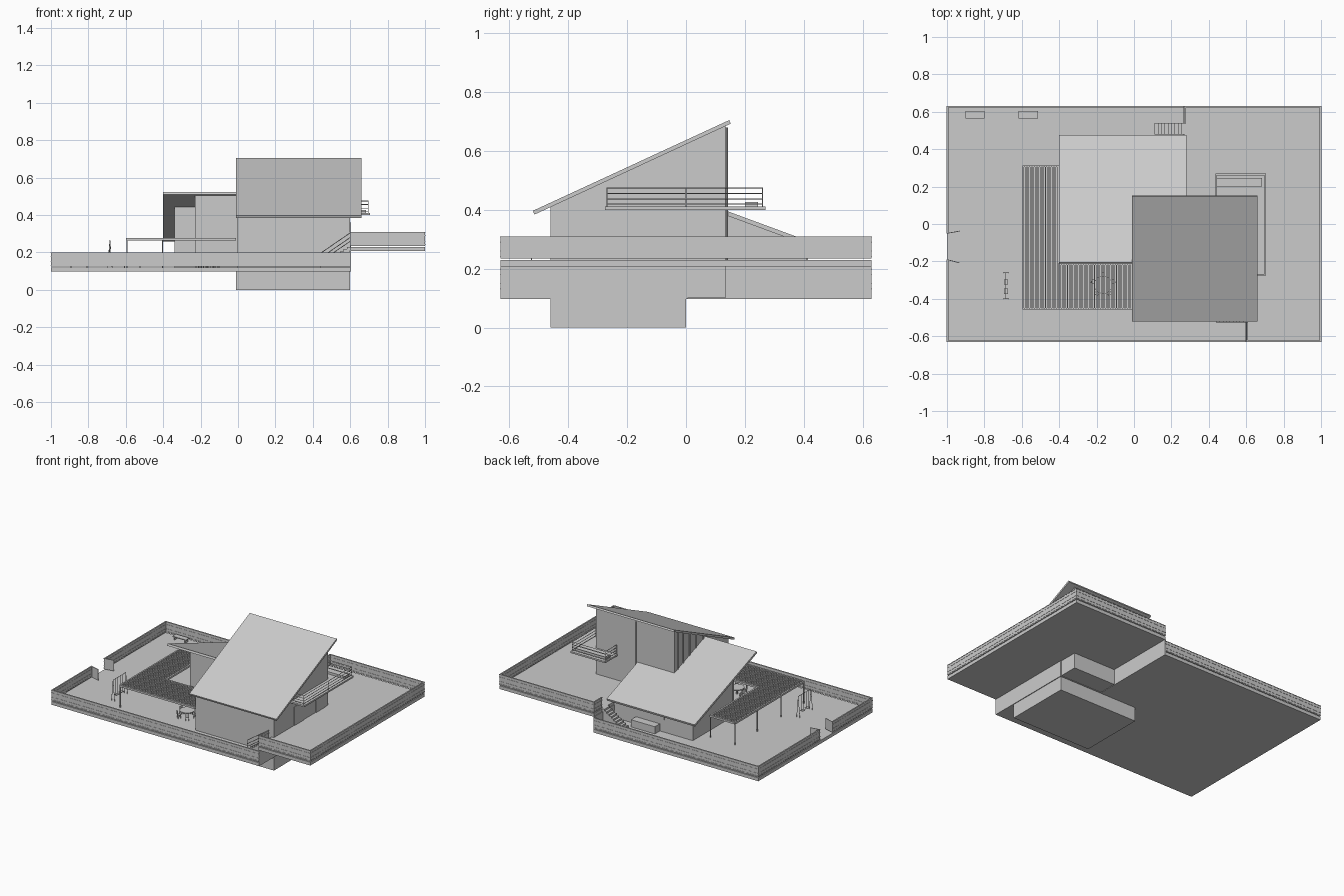
import bpy, bmesh, math
from mathutils import Vector, Matrix

cube = bpy.data.objects.get("Cube")
if cube:
    bpy.data.objects.remove(cube)

grey = bpy.data.materials.new("light_grey")
grey.use_nodes = True
COL = (0.6, 0.6, 0.6, 1)
grey.diffuse_color = COL
grey.node_tree.nodes["Principled BSDF"].inputs["Base Color"].default_value = COL


def finish(name, bm):
    bmesh.ops.recalc_face_normals(bm, faces=bm.faces)
    me = bpy.data.meshes.new(name)
    bm.to_mesh(me)
    bm.free()
    me.materials.append(grey)
    ob = bpy.data.objects.new(name, me)
    bpy.context.collection.objects.link(ob)
    return ob


def boxes(name, *specs):
    """One object from boxes given as x0, x1, y0, y1, z0, z1."""
    bm = bmesh.new()
    for x0, x1, y0, y1, z0, z1 in specs:
        m = Matrix.Translation(((x0 + x1) / 2, (y0 + y1) / 2, (z0 + z1) / 2))
        bmesh.ops.create_cube(bm, size=1, matrix=m @ Matrix.Diagonal((x1 - x0, y1 - y0, z1 - z0, 1)))
    return finish(name, bm)


def prism(name, x0, x1, profile):
    """A y-z outline extruded along x."""
    bm = bmesh.new()
    face = bm.faces.new([bm.verts.new((x0, y, z)) for y, z in profile])
    new = bmesh.ops.extrude_face_region(bm, geom=[face])["geom"]
    bmesh.ops.translate(bm, vec=(x1 - x0, 0, 0), verts=[v for v in new if isinstance(v, bmesh.types.BMVert)])
    return finish(name, bm)


def bars(name, radius, *pairs, sides=6):
    """Thin rods between pairs of points."""
    bm = bmesh.new()
    for a, b in pairs:
        a, b = Vector(a), Vector(b)
        m = Matrix.Translation((a + b) / 2) @ (b - a).to_track_quat('Z', 'Y').to_matrix().to_4x4()
        bmesh.ops.create_cone(bm, cap_ends=True, segments=sides, radius1=radius, radius2=radius,
                              depth=(b - a).length, matrix=m)
    return finish(name, bm)


LOW, HIGH = 0.12, 0.23      # ground levels
E = 0.63                    # half depth of the plot
T = 0.006                   # fence thickness

# Ground slabs, retaining wall and basement
boxes("lower_ground", (-1, 0.27, 0, E, 0.097, LOW), (-1, 0.6, -E, 0, 0.097, LOW))
boxes("upper_ground", (0.27, 1, 0, E, 0.207, HIGH), (0.6, 1, -E, 0, 0.207, HIGH))
boxes("retaining_wall", (0.265, 0.275, 0, E, 0.097, 0.21), (0.27, 0.605, -0.005, 0.005, 0.097, 0.21),
      (0.595, 0.605, -E, 0, 0.097, 0.21))
boxes("basement", (-0.01, 0.6, -0.46, 0, 0, 0.11))


# Boundary fences with slim rails on both faces
def fence(name, x0, x1, y0, y1, ground):
    z0, z1 = ground + 0.005, ground + 0.08
    parts = [(x0, x1, y0, y1, z0, z1)]
    for z in (0.012, 0.03, 0.06, 0.078):
        g = 0.0015
        parts.append((x0 - g, x1 + g, y0 - g, y1 + g, ground + z - 0.002, ground + z + 0.002))
    boxes(name, *parts)


fence("lower_fence_front", -1, 0.6, -E, -E + T, LOW)
fence("lower_fence_back", -1, 0.27, E - T, E, LOW)
fence("lower_fence_side_front", -1, -1 + T, -E, -0.19, LOW)
fence("lower_fence_side_back", -1, -1 + T, -0.05, E, LOW)
fence("upper_fence_front", 0.6, 1, -E, -E + T, HIGH)
fence("upper_fence_back", 0.27, 1, E - T, E, HIGH)
fence("upper_fence_side", 1 - T, 1, -E, E, HIGH)
fence("step_fence_front", 0.602, 0.602 + T, -E, -0.525, HIGH)
fence("step_fence_back", 0.27, 0.27 + T, 0.54, E, HIGH)
for name, y, s in (("gate_front", -0.19, -1), ("gate_back", -0.05, 1)):
    gate = boxes(name, (0, 0.07, -0.002, 0.002, LOW + 0.005, LOW + 0.08))
    gate.location = (-1, y, 0)
    gate.rotation_euler.z = math.radians(-15 if s < 0 else 10)


# Main house with its single-pitch roof
def main_top(y):
    return 0.39 + (y + 0.515) * 0.467


prism("main_house", -0.005, 0.6, [(-0.46, 0.1), (0.135, 0.1), (0.135, main_top(0.135)), (-0.46, main_top(-0.46))])
prism("main_roof", -0.012, 0.66, [(-0.515, 0.384), (0.152, 0.693), (0.147, 0.705), (-0.52, 0.397)])


# Rear wing, lower and pitched the other way
def wing_top(y):
    return 0.382 - (y - 0.135) * 0.368


def wing(name, x0, x1, y0, y1):
    prism(name, x0, x1, [(y0, 0.1), (y1, 0.1), (y1, wing_top(y1)), (y0, wing_top(y0))])


wing("wing_main", -0.23, 0.27, -0.2, 0.41)
wing("wing_side", -0.34, -0.23, -0.03, 0.41)
prism("wing_roof", -0.4, 0.28, [(-0.212, wing_top(-0.212)), (0.472, wing_top(0.472)),
                                (0.476, wing_top(0.472) + 0.014), (-0.207, wing_top(-0.212) + 0.014)])

# Window and door frames
boxes("wing_door", (-0.31, -0.25, -0.034, -0.029, LOW, 0.268))
boxes("wing_back_window", (-0.12, 0.06, 0.409, 0.414, 0.205, 0.235))
boxes("side_mullions", *[(-0.01, 0, y - 0.003, y + 0.003, 0.3, main_top(y) - 0.005)
                         for y in (-0.18, -0.1, -0.03, 0.04, 0.1)])
boxes("side_doors", *[(0.599, 0.604, y, y + 0.1, HIGH, 0.36) for y in (-0.24, 0.0)])
bars("downpipe", 0.004, ((0.29, 0.139, HIGH), (0.29, 0.139, 0.68)))
boxes("back_planter", (-0.085, 0.1, 0.41, 0.465, LOW, 0.17))


# Stairs between the two levels
def stairs(name, x0, y0, y1, n=9):
    w = 0.16 / n
    boxes(name, *[(x0 + i * w, x0 + (i + 1) * w, y0, y1, LOW, LOW + (HIGH - LOW) * (i + 1) / n) for i in range(n)])


stairs("back_stairs", 0.11, 0.478, 0.54)
stairs("front_stairs", 0.44, -0.525, -0.46)
bars("front_stair_rail", 0.002, *[((0.44, -0.525, LOW + h), (0.6, -0.525, HIGH + h)) for h in (0.03, 0.05, 0.075)],
     *[((x, -0.525, LOW), (x, -0.525, z)) for x, z in ((0.44, 0.195), (0.6, 0.305))])

# Balcony wrapping the far corner, with bench and rails
boxes("balcony", (0.6, 0.705, -0.275, 0.27, 0.4, 0.411), (0.435, 0.6, 0.135, 0.27, 0.4, 0.411))
boxes("balcony_bench", (0.445, 0.685, 0.2, 0.245, 0.411, 0.427))
path = [(0.6, -0.268), (0.697, -0.268), (0.697, 0.26), (0.442, 0.26), (0.442, 0.135)]
rails = [((*a, z), (*b, z)) for a, b in zip(path, path[1:]) for z in (0.42, 0.437, 0.456, 0.475)]
posts = [((*p, 0.41), (*p, 0.475)) for p in path + [(0.697, 0)]]
bars("balcony_rail", 0.0018, *rails, *posts)

# Pergola of narrow slats on slim posts
slats = []
for i in range(45):
    x = -0.595 + i * 0.0131
    slats.append((x, x + 0.0075, -0.455, 0.31 if x < -0.405 else -0.212, 0.27, 0.277))
boxes("pergola_slats", *slats)
boxes("pergola_beams", (-0.595, -0.01, -0.458, -0.45, 0.264, 0.277), (-0.595, -0.4, 0.304, 0.312, 0.264, 0.277),
      (-0.598, -0.59, -0.455, 0.31, 0.264, 0.277), (-0.408, -0.4, -0.212, 0.31, 0.264, 0.277),
      (-0.4, -0.01, -0.22, -0.212, 0.264, 0.277))
bars("pergola_posts", 0.004, *[((x, y, LOW), (x, y, 0.27)) for x, y in
     [(-0.593, -0.452), (-0.593, -0.2), (-0.593, 0.06), (-0.593, 0.307), (-0.404, 0.307)]])

# Round table with chairs
C = Vector((-0.165, -0.325, 0))
bars("round_table", 0.048, (C + Vector((0, 0, 0.162)), C + Vector((0, 0, 0.168))), sides=24)
bars("table_leg", 0.006, (C + Vector((0, 0, LOW)), C + Vector((0, 0, 0.164))))
for i in range(5):
    a = math.radians(90 + 72 * i)
    chair = boxes("chair", (-0.011, 0.011, -0.011, 0.011, 0.142, 0.146), (0.009, 0.012, -0.011, 0.011, 0.146, 0.172),
                  *[(x, x + 0.003, y, y + 0.003, LOW, 0.143) for x in (-0.011, 0.008) for y in (-0.011, 0.008)])
    chair.location = C + Vector((math.cos(a), math.sin(a), 0)) * 0.055
    chair.rotation_euler.z = a

# Swing frame and garden benches
X = -0.685
swing = [((X, -0.26, 0.265), (X, -0.4, 0.265))]
for y in (-0.26, -0.4):
    swing += [((X + s, y, LOW), (X, y, 0.265)) for s in (-0.012, 0.012)]
for y in (-0.31, -0.36):
    swing += [((X, y + s, 0.15), (X, y + s, 0.265)) for s in (-0.012, 0.012)]
bars("swing_frame", 0.0018, *swing)
boxes("swing_seats", *[(X - 0.01, X + 0.01, y - 0.014, y + 0.014, 0.148, 0.152) for y in (-0.31, -0.36)])
for x in (-0.85, -0.565):
    boxes("garden_bench", (x - 0.052, x + 0.052, 0.565, 0.603, 0.14, 0.146),
          *[(x + s, x + s + 0.006, 0.57, 0.598, LOW, 0.14) for s in (-0.045, 0.039)])
